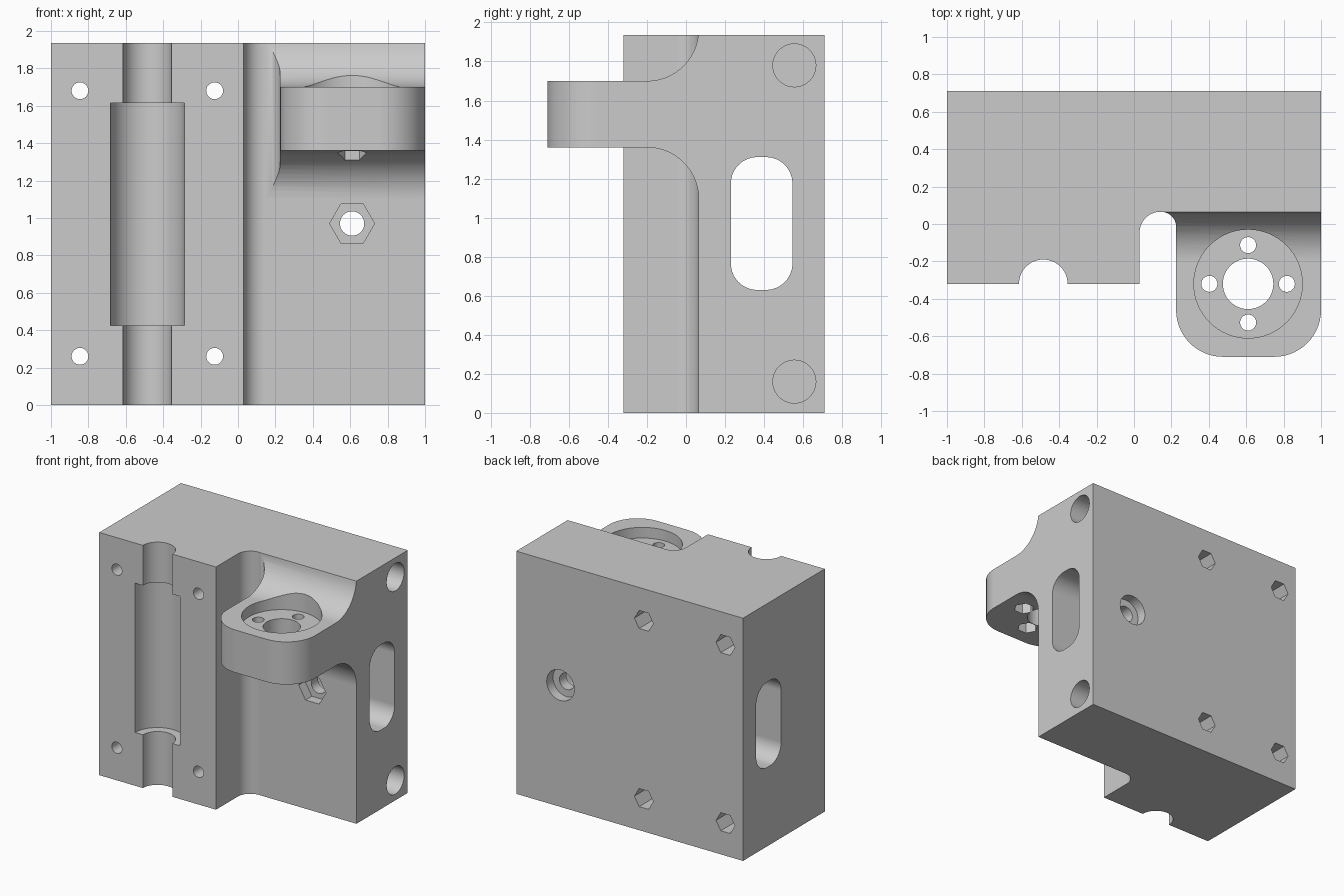
import bpy, bmesh
from math import sin, cos, pi, radians

if "Cube" in bpy.data.objects:
    bpy.data.objects.remove(bpy.data.objects["Cube"])

grey = bpy.data.materials.new("plain grey")
grey.use_nodes = True
GREY = (0.6, 0.6, 0.6, 1)
grey.diffuse_color = GREY
grey.node_tree.nodes["Principled BSDF"].inputs["Base Color"].default_value = GREY


def arc(cx, cy, r, start, end, n=14):
    """Points on an arc, angles in degrees."""
    angles = [radians(start + (end - start) * i / n) for i in range(n + 1)]
    return [(cx + r * cos(a), cy + r * sin(a)) for a in angles]


def polygon(cx, cy, r, sides=48):
    return arc(cx, cy, r, 0, 360, sides)[:-1]


def prism(name, profile, axis, lo, hi):
    """Extrude a flat profile along x (y,z), y (x,z) or z (x,y)."""
    place = {"x": lambda a, b, h: (h, a, b),
             "y": lambda a, b, h: (a, h, b),
             "z": lambda a, b, h: (a, b, h)}[axis]
    bm = bmesh.new()
    low = [bm.verts.new(place(a, b, lo)) for a, b in profile]
    high = [bm.verts.new(place(a, b, hi)) for a, b in profile]
    bm.faces.new(low)
    bm.faces.new(high)
    n = len(profile)
    for i in range(n):
        j = (i + 1) % n
        bm.faces.new((low[i], low[j], high[j], high[i]))
    bmesh.ops.recalc_face_normals(bm, faces=bm.faces)
    mesh = bpy.data.meshes.new(name)
    bm.to_mesh(mesh)
    bm.free()
    mesh.materials.append(grey)
    obj = bpy.data.objects.new(name, mesh)
    bpy.context.collection.objects.link(obj)
    return obj


def activate(obj):
    bpy.ops.object.select_all(action="DESELECT")
    obj.select_set(True)
    bpy.context.view_layer.objects.active = obj


HEIGHT = 1.935
WALL = 0.065

# Plan outline: bearing block, rounded gap, round-cornered arm
plan = [(-1, 0.71), (-1, -0.32), (0.03, -0.32)]
plan += arc(0.14, WALL - 0.11, 0.11, 180, 90)
plan += arc(0.145, WALL - 0.08, 0.08, 90, 0)
plan += arc(0.475, -0.46, 0.25, 180, 270)
plan += arc(0.75, -0.46, 0.25, 270, 360)
plan += [(1, 0.71)]
body = prism("bracket_body", plan, "z", 0, HEIGHT)


def cut(name, profile, axis, lo, hi):
    cutter = prism(name, profile, axis, lo, hi)
    cutter.hide_render = True
    activate(body)
    mod = body.modifiers.new(name, "BOOLEAN")
    mod.operation = "DIFFERENCE"
    mod.solver = "EXACT"
    mod.object = cutter
    bpy.ops.object.modifier_apply(modifier=mod.name)
    bpy.data.objects.remove(cutter)


# Space above and below the arm, filleted into the wall
R = 0.265
above = arc(WALL - R, 1.70 + R, R, 0, -90) + [(-0.9, 1.70), (-0.9, 2.2), (WALL, 2.2)]
below = arc(WALL - R, 1.36 - R, R, 0, 90) + [(-0.9, 1.36), (-0.9, -0.2), (WALL, -0.2)]
cut("space_above_arm", above, "x", 0.1425, 1.2)
cut("space_below_arm", below, "x", 0.1425, 1.2)

# Rod channel and bearing seat
cut("rod_channel", polygon(-0.485, -0.32, 0.13), "z", -0.1, 2.1)
cut("bearing_seat", polygon(-0.485, -0.32, 0.198), "z", 0.425, 1.615)

# Clamp screw holes with nut pockets at the back
for x in (-0.845, -0.125):
    for z in (0.26, 1.68):
        cut("screw_hole", polygon(x, z, 0.045, 24), "y", -0.5, 0.9)
        cut("nut_pocket", polygon(x, z, 0.083, 6), "y", 0.42, 0.9)

# Belt slot through the full width
slot = arc(0.365, 1.175, 0.135, 180, 90) + arc(0.41, 1.175, 0.135, 90, 0)
slot += arc(0.41, 0.765, 0.135, 0, -90) + arc(0.365, 0.765, 0.135, -90, -180)
cut("belt_slot", slot, "x", -1.2, 1.2)

# Blind rod sockets in the side
for z in (0.16, 1.78):
    cut("rod_socket", polygon(0.555, z, 0.11), "x", 0.2, 1.2)

# Axle hole: nut pocket in front, round recess behind
cut("axle_hole", polygon(0.61, 0.97, 0.065, 32), "y", -0.05, 0.9)
cut("axle_nut_pocket", polygon(0.61, 0.97, 0.12, 6), "y", -0.05, 0.145)
cut("axle_recess", polygon(0.61, 0.97, 0.122, 40), "y", 0.63, 0.9)

# Flange seat on the arm, centre hole, four bolts with nut pockets
AX, AY, SPREAD = 0.61, -0.32, 0.207
cut("flange_seat", polygon(AX, AY, 0.29, 64), "z", 1.615, 2.2)
cut("flange_hole", polygon(AX, AY, 0.135), "z", 1.2, 1.8)
for k in range(4):
    bx = AX + SPREAD * cos(k * pi / 2)
    by = AY + SPREAD * sin(k * pi / 2)
    cut("flange_bolt_hole", polygon(bx, by, 0.043, 24), "z", 1.2, 1.8)
    cut("flange_nut_pocket", polygon(bx, by, 0.078, 6), "z", 1.2, 1.46)

# Smooth curves, crisp edges
activate(body)
bpy.ops.object.shade_smooth_by_angle(angle=radians(30))
weighted = body.modifiers.new("even_shading", "WEIGHTED_NORMAL")
weighted.keep_sharp = True
